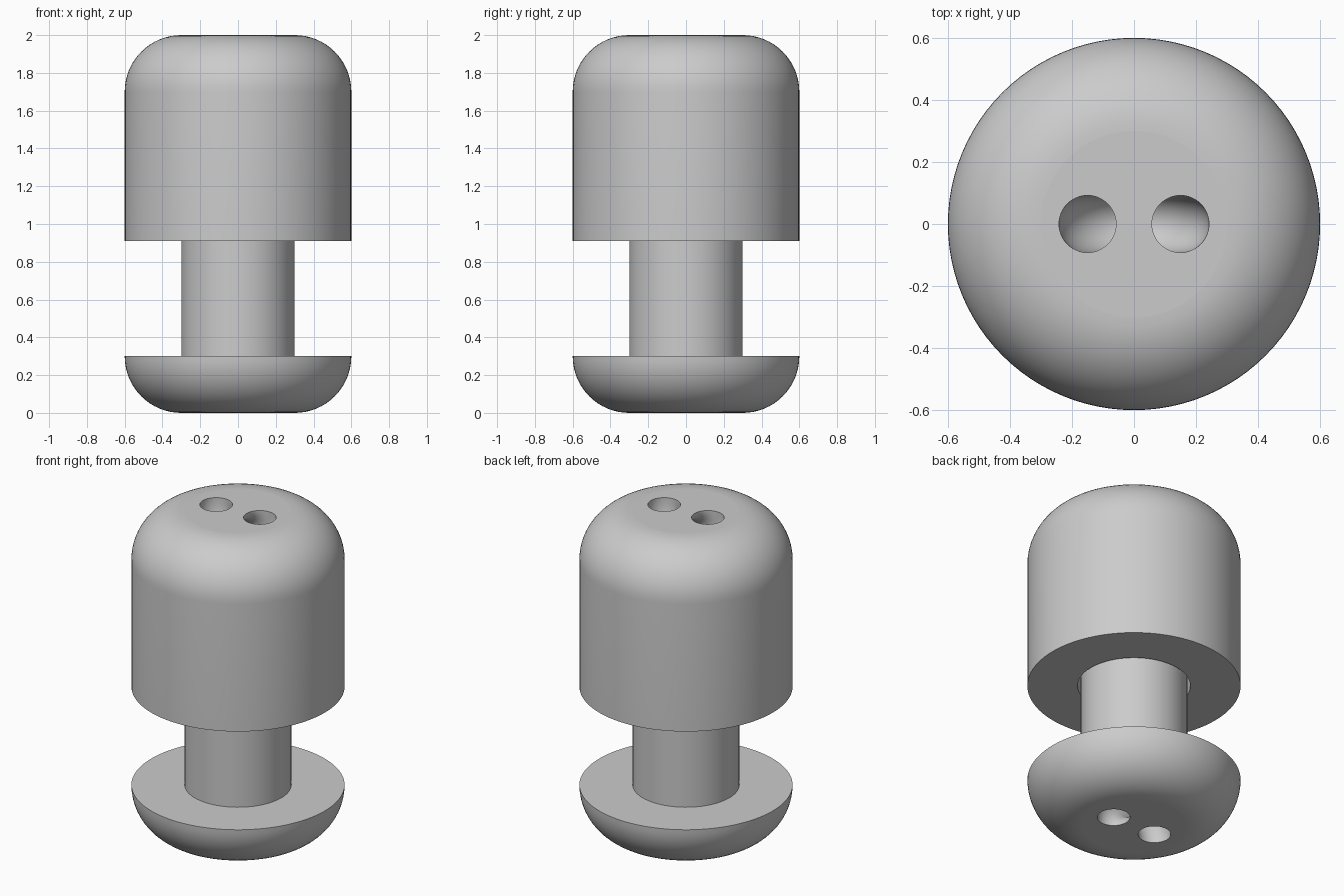
import bpy, bmesh
from math import sin, cos, pi, radians

SIDES = 96
R_BODY, R_STEM, R_SOCKET, R_ROUND = 0.6, 0.3, 0.317, 0.3

cube = bpy.data.objects.get("Cube")
if cube:
    bpy.data.objects.remove(cube, do_unlink=True)

grey = bpy.data.materials.new("light_grey")
grey.use_nodes = True
colour = (0.6, 0.6, 0.6, 1)
grey.diffuse_color = colour
grey.node_tree.nodes["Principled BSDF"].inputs["Base Color"].default_value = colour


def rounding(centre_z, direction, steps=16):
    """Quarter-round from the side wall to the flat end."""
    inner = R_BODY - R_ROUND
    return [(inner + R_ROUND * cos(a), centre_z + direction * R_ROUND * sin(a))
            for a in (pi / 2 * i / steps for i in range(steps + 1))]


def lathe(name, profile):
    """Turn a radius/height profile about z and close both ends."""
    bm = bmesh.new()
    rings = [[bm.verts.new((r * cos(2 * pi * i / SIDES), r * sin(2 * pi * i / SIDES), z))
              for i in range(SIDES)] for r, z in profile]
    for a, b in zip(rings, rings[1:]):
        for i in range(SIDES):
            j = (i + 1) % SIDES
            bm.faces.new((a[i], a[j], b[j], b[i]))
    bm.faces.new(rings[0])
    bm.faces.new(rings[-1])
    bmesh.ops.recalc_face_normals(bm, faces=bm.faces)
    mesh = bpy.data.meshes.new(name)
    bm.to_mesh(mesh)
    bm.free()
    mesh.materials.append(grey)
    obj = bpy.data.objects.new(name, mesh)
    bpy.context.collection.objects.link(obj)
    return obj


def cut_cord_tunnel(obj, z):
    """Cut a U-shaped tunnel whose two mouths open on the flat end at z."""
    bpy.ops.mesh.primitive_torus_add(
        major_radius=0.15, minor_radius=0.092, major_segments=64, minor_segments=48,
        location=(0, 0, z), rotation=(pi / 2, pi / 64, 0))
    cutter = bpy.context.object
    cutter.name = "tunnel_cutter"
    cutter.hide_render = True
    cutter.data.materials.append(grey)
    mod = obj.modifiers.new("cord_tunnel", "BOOLEAN")
    mod.operation = "DIFFERENCE"
    mod.solver = "EXACT"
    mod.object = cutter
    bpy.ops.object.select_all(action="DESELECT")
    obj.select_set(True)
    bpy.context.view_layer.objects.active = obj
    bpy.ops.object.modifier_apply(modifier=mod.name)
    bpy.data.objects.remove(cutter, do_unlink=True)
    bpy.ops.object.shade_smooth_by_angle(angle=radians(30))
    for face in obj.data.polygons:
        if abs(face.normal.z) > 0.9995 and abs(face.center.z - z) < 0.001:
            face.use_smooth = False


# Cap: domed sleeve with a socket for the stem
cap = lathe("cap", [(R_SOCKET, 1.6), (R_SOCKET, 0.91), (R_BODY, 0.91)] + rounding(1.7, 1))
cut_cord_tunnel(cap, 2.0)

# Plunger: rounded foot with a stem sliding into the cap
plunger = lathe("plunger", [(R_STEM, 1.5), (R_STEM, 0.3)] + rounding(0.3, -1))
cut_cord_tunnel(plunger, 0.0)
